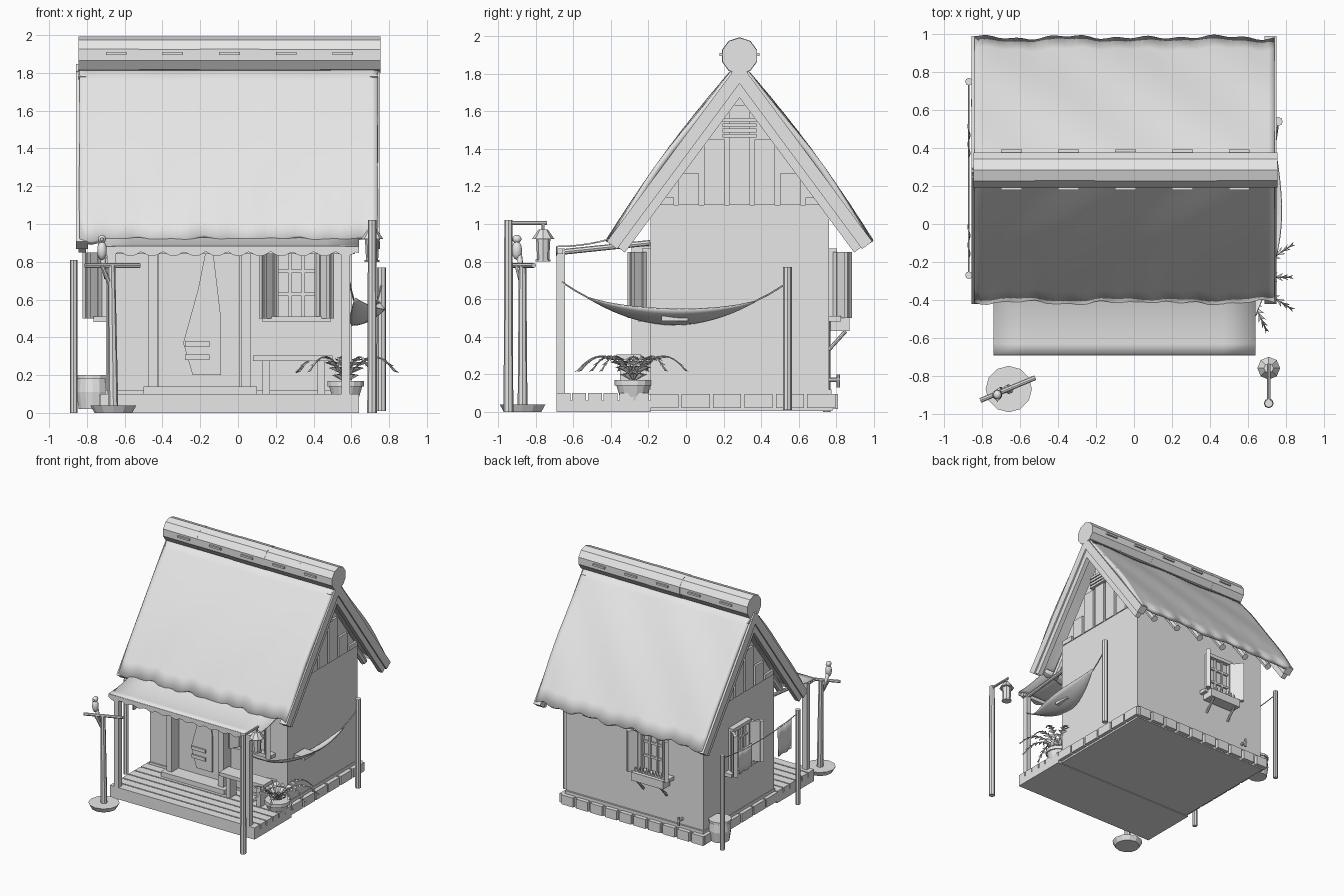
import bpy, bmesh, math, random
from mathutils import Matrix, Vector

random.seed(4)
if "Cube" in bpy.data.objects:
    bpy.data.objects.remove(bpy.data.objects["Cube"])

clay = bpy.data.materials.new("light_grey")
clay.use_nodes = True
clay.diffuse_color = (0.8, 0.8, 0.8, 1)
clay.node_tree.nodes["Principled BSDF"].inputs["Base Color"].default_value = clay.diffuse_color

RIDGE_Y, RIDGE_Z, SLOPE = 0.285, 1.84, 1.35
LEFT, RIGHT, FRONT, BACK = -0.69, 0.59, -0.19, 0.76
MID = (LEFT + RIGHT) / 2


def finish(name, bm, matrix=None, smooth=False):
    bmesh.ops.recalc_face_normals(bm, faces=bm.faces)
    mesh = bpy.data.meshes.new(name)
    bm.to_mesh(mesh)
    bm.free()
    mesh.materials.append(clay)
    ob = bpy.data.objects.new(name, mesh)
    bpy.context.collection.objects.link(ob)
    if matrix:
        ob.matrix_world = matrix
    if smooth:
        for p in mesh.polygons:
            p.use_smooth = True
    return ob


def box(bm, xs, ys, zs, matrix=Matrix()):
    lo, hi = Vector((xs[0], ys[0], zs[0])), Vector((xs[1], ys[1], zs[1]))
    m = matrix @ Matrix.Translation((lo + hi) / 2) @ Matrix.Diagonal((*(hi - lo), 1))
    bmesh.ops.create_cube(bm, size=1, matrix=m)


def bar(bm, a, b, r, r2=None, sides=8):
    a, b = Vector(a), Vector(b)
    m = Matrix.Translation((a + b) / 2) @ (b - a).to_track_quat("Z", "Y").to_matrix().to_4x4()
    bmesh.ops.create_cone(bm, cap_ends=True, segments=sides, radius1=r,
                          radius2=r if r2 is None else r2, depth=(b - a).length, matrix=m)


def rope(bm, pts, r):
    for a, b in zip(pts, pts[1:]):
        bar(bm, a, b, r, sides=5)


def sheet(name, func, nu, nv, thick, smooth=True):
    bm = bmesh.new()
    grid = [[bm.verts.new(func(u / nu, v / nv)) for v in range(nv + 1)] for u in range(nu + 1)]
    for u in range(nu):
        for v in range(nv):
            bm.faces.new((grid[u][v], grid[u + 1][v], grid[u + 1][v + 1], grid[u][v + 1]))
    ob = finish(name, bm, smooth=smooth)
    mod = ob.modifiers.new("thickness", "SOLIDIFY")
    mod.thickness, mod.offset = thick, 0
    return ob


def prism(bm, points, depth):
    # Extrude a closed outline given as 3D points
    face = bm.faces.new([bm.verts.new(p) for p in points])
    new = bmesh.ops.extrude_face_region(bm, geom=[face])["geom"]
    bmesh.ops.translate(bm, vec=depth, verts=[v for v in new if isinstance(v, bmesh.types.BMVert)])


# House walls with gable ends
bm = bmesh.new()
outline = [(FRONT, 0.08), (BACK, 0.08), (BACK, 1.1), (RIDGE_Y, 1.74), (FRONT, 1.1)]
prism(bm, [(LEFT, y, z) for y, z in outline], (RIGHT - LEFT, 0, 0))
box(bm, (LEFT - 0.015, RIGHT + 0.015), (FRONT - 0.01, BACK + 0.015), (0.09, 0.12))
for x in (LEFT, RIGHT):
    box(bm, (x - 0.01, x + 0.01), (FRONT, BACK), (0.12, 1.1))
finish("walls", bm)

# Gable boards and slatted vents
bm = bmesh.new()
for x in (LEFT, RIGHT):
    for i in range(-3, 4):
        y = RIDGE_Y + i * 0.135
        top = 1.7 - SLOPE * (abs(i) * 0.135 + 0.05)
        box(bm, (x - 0.018, x + 0.018), (y - 0.055, y + 0.055), (1.1, max(top, 1.14)))
    for i in range(4):
        z = 1.46 + i * 0.028
        box(bm, (x - 0.04, x + 0.04), (RIDGE_Y - 0.09, RIDGE_Y + 0.09), (z, z + 0.02))
finish("gable_boards", bm)

# Foundation and edging stones
bm = bmesh.new()
box(bm, (LEFT - 0.02, RIGHT + 0.02), (FRONT, BACK + 0.02), (0.005, 0.09))
for i in range(6):
    y = FRONT + i * 0.167
    for x in (LEFT - 0.045, RIGHT + 0.01):
        box(bm, (x, x + 0.04), (y, y + 0.15), (0.02, 0.095))
for i in range(10):
    x = LEFT - 0.04 + i * 0.137
    box(bm, (x, x + 0.11), (BACK, BACK + 0.05), (0.015, 0.095))
finish("foundation_stones", bm)

# Porch deck
bm = bmesh.new()
box(bm, (LEFT - 0.04, RIGHT + 0.05), (-0.69, FRONT), (0, 0.06))
for i in range(6):
    y = -0.69 + i * 0.084
    box(bm, (LEFT - 0.04, RIGHT + 0.05), (y, y + 0.074), (0.06, 0.1))
finish("porch_deck", bm)

# Porch posts and awning beams
bm = bmesh.new()
for x in (LEFT + 0.02, RIGHT - 0.02):
    box(bm, (x - 0.022, x + 0.022), (-0.69, -0.645), (0.01, 0.87))
    bar(bm, (x, -0.67, 0.85), (x, FRONT, 0.9), 0.015)
box(bm, (LEFT - 0.03, RIGHT + 0.03), (-0.685, -0.655), (0.84, 0.87))
finish("porch_posts", bm)

# Cloth awning with a scalloped valance
sheet("awning", lambda u, v: (MID + (u - 0.5) * 1.38, -0.69 + v * 0.35, 0.88 + 0.06 * v * v), 8, 6, 0.008)
sheet("awning_valance", lambda u, v: (MID + (u - 0.5) * 1.38, -0.69,
      0.88 - v * (0.025 + 0.025 * abs(math.sin(u * 38)))), 80, 1, 0.006, False)


# Thatched roof slopes
def thatch(side):
    def surface(u, v):
        rag = 0.012 * math.sin(u * 41) * math.sin(u * 17 + 1) * v
        out = 0.02 * math.sin(v * math.pi) + 0.004 * math.sin(u * 15 + v * 9)
        run = v * 0.685 + rag
        return (-0.05 + (u - 0.5) * 1.58, RIDGE_Y + side * (run + out), RIDGE_Z - SLOPE * run + out * 0.7)
    return surface


for name, side in (("front_thatch", -1), ("back_thatch", 1)):
    sheet(name, thatch(side), 50, 10, 0.035)

# Bargeboards in two layers, and rafter ends
bm = bmesh.new()
tilt = math.atan(SLOPE)
for side in (-1, 1):
    m = Matrix.Translation((0, RIDGE_Y, RIDGE_Z)) @ Matrix.Rotation(-side * tilt, 4, "X")
    for x in (-0.825, 0.72):
        box(bm, (x - 0.032, x + 0.032), sorted((0, side * 1.17)), (-0.055, 0.012), m)
        box(bm, (x - 0.02, x + 0.02), sorted((0, side * 1.16)), (-0.1, -0.055), m)
    for i in range(6):
        x = LEFT + 0.04 + i * 0.24
        bar(bm, m @ Vector((x, side * 0.7, -0.06)), m @ Vector((x, side * 1.14, -0.06)), 0.028)
finish("bargeboards_and_rafters", bm)

# Ridge log in bound sections with small pegs
bm = bmesh.new()
for i in range(5):
    x, r = -0.845 + i * 0.32, 0.1 + random.uniform(-0.004, 0.003)
    bar(bm, (x, RIDGE_Y, 1.895), (x + 0.32, RIDGE_Y, 1.895), r, sides=10)
for i in range(5):
    x = -0.7 + i * 0.3
    for side in (-1, 1):
        y = RIDGE_Y + side * 0.097
        box(bm, (x, x + 0.11), (y - 0.01, y + 0.01), (1.895, 1.91))
finish("ridge_log", bm)


# Windows with bars and open shutters, facing local -y
def window(name, x, y, turn, planter=False):
    bm = bmesh.new()
    box(bm, (-0.1, 0.1), (-0.01, 0), (0.51, 0.85))
    for s in (-1, 1):
        box(bm, (s * 0.11 - 0.015, s * 0.11 + 0.015), (-0.04, 0), (0.5, 0.86))
        m = Matrix.Translation((s * 0.11, -0.025, 0)) @ Matrix.Rotation(-s * 0.85, 4, "Z")
        box(bm, sorted((0, s * 0.12)), (-0.01, 0.01), (0.5, 0.85), m)
        for end in (0.01, 0.09):
            box(bm, sorted((s * end, s * (end + 0.025))), (-0.017, 0.017), (0.5, 0.85), m)
        box(bm, (s * 0.035 - 0.008, s * 0.035 + 0.008), (-0.028, 0), (0.51, 0.85))
    for z in (0.62, 0.74):
        box(bm, (-0.1, 0.1), (-0.025, 0), (z, z + 0.018))
    box(bm, (-0.125, 0.125), (-0.045, 0), (0.84, 0.87))
    box(bm, (-0.18, 0.18), (-0.065, 0), (0.48, 0.51))
    if planter:
        box(bm, (-0.15, 0.15), (-0.11, -0.01), (0.43, 0.5))
        for s in (-1, 1):
            bar(bm, (s * 0.11, -0.09, 0.43), (s * 0.11, 0, 0.33), 0.01)
        for i in range(9):
            px = -0.13 + i * 0.032
            bar(bm, (px, -0.07, 0.49), (px + random.uniform(-0.02, 0.02), -0.08, 0.56), 0.016, 0, 5)
    finish(name, bm, Matrix.Translation((x, y, 0)) @ Matrix.Rotation(turn, 4, "Z"))


window("front_window", 0.31, FRONT, 0)
window("back_window", -0.24, BACK, math.pi, True)
window("side_window", LEFT - 0.01, 0.3, -math.pi / 2)

# Door frame, doorstep and door
bm = bmesh.new()
box(bm, (-0.5, 0.1), (-0.33, FRONT), (0.1, 0.14))
for x in (-0.45, 0.04):
    box(bm, (x - 0.025, x + 0.025), (-0.29, FRONT), (0.14, 0.84))
box(bm, (-0.49, 0.08), (-0.29, FRONT), (0.84, 0.88))
box(bm, (-0.42, 0.01), (FRONT - 0.01, FRONT), (0.14, 0.84))
for z in (0.28, 0.35):
    box(bm, (-0.28, -0.15), (-0.23, FRONT), (z, z + 0.03))
finish("doorway", bm)
bm = bmesh.new()
curtain = [(-0.17, 0.86), (-0.21, 0.66), (-0.29, 0.37), (-0.24, 0.2), (-0.09, 0.2), (-0.09, 0.5), (-0.13, 0.84)]
prism(bm, [(x, -0.22, z) for x, z in curtain], (0, 0.008, 0))
finish("door_curtain", bm)

# Bench
bm = bmesh.new()
box(bm, (0.08, 0.5), (-0.37, -0.24), (0.275, 0.305))
for x in (0.13, 0.42):
    box(bm, (x, x + 0.04), (-0.35, -0.26), (0.1, 0.275))
finish("bench", bm)

# Potted fern
bm = bmesh.new()
POT = Vector((0.57, -0.28, 0))
bar(bm, POT + Vector((0, 0, 0.04)), POT + Vector((0, 0, 0.14)), 0.06, 0.09, 14)
bar(bm, POT + Vector((0, 0, 0.14)), POT + Vector((0, 0, 0.17)), 0.1, sides=14)
finish("plant_pot", bm)
bm = bmesh.new()
for k in range(11):
    angle, reach = k * math.tau / 11, random.uniform(0.24, 0.32)
    d = Vector((math.cos(angle), math.sin(angle), 0))
    side = Vector((-d.y, d.x, 0))
    pts = [POT + d * reach * t + Vector((0, 0, 0.16 + 0.42 * t * (1 - t) + 0.06 * t)) for t in [i / 9 for i in range(10)]]
    rope(bm, pts, 0.004)
    for i, (a, b) in enumerate(zip(pts, pts[1:])):
        for s in (-1, 1):
            tip = b + side * s * 0.05 * (1.1 - i / 9) + d * 0.015 - Vector((0, 0, 0.008))
            bm.faces.new([bm.verts.new(p) for p in (a, tip, b)])
finish("fern_fronds", bm)

# Hammock, its ropes, post and book
START, END = Vector((RIGHT, -0.66, 0.69)), Vector((0.76, 0.53, 0.68))


def hammock_line(t):
    return START.lerp(END, t) - Vector((0, 0, 0.8 * t * (1 - t)))


def hammock(u, v):
    t, w = 0.12 + u * 0.74, v - 0.5
    spread = math.sin(u * math.pi) * 0.8 + 0.05
    return hammock_line(t) + Vector((w * 0.2 * spread + 0.01, 0, (w * 0.1 + w * w * 0.1) * spread))


sheet("hammock", hammock, 20, 6, 0.006)
bm = bmesh.new()
rope(bm, [START, hammock_line(0.06), hammock_line(0.13)], 0.005)
rope(bm, [hammock_line(0.85), hammock_line(0.93), END], 0.005)
bar(bm, (0.76, 0.54, 0.01), (0.76, 0.54, 0.77), 0.024)
box(bm, (0.62, 0.72), (-0.13, 0.01), (0.485, 0.51))
finish("hammock_post_and_book", bm)

# Lamp post with hanging lantern
bm = bmesh.new()
bar(bm, (0.71, -0.945, 0), (0.71, -0.945, 1.02), 0.026, 0.022)
bar(bm, (0.71, -0.95, 1.005), (0.71, -0.74, 1.005), 0.01)
for low, high, r, r2 in ((0.97, 1.0, 0.008, 0.008), (0.92, 0.97, 0.06, 0.025), (0.81, 0.92, 0.032, 0.038), (0.8, 0.81, 0.04, 0.04)):
    bar(bm, (0.71, -0.76, low), (0.71, -0.76, high), r, r2, 8)
finish("lamp_post", bm)

# Bird stand
bm = bmesh.new()
bar(bm, (-0.66, -0.87, 0), (-0.66, -0.87, 0.04), 0.1, 0.122, 12)
bar(bm, (-0.66, -0.87, 0.04), (-0.67, -0.87, 0.78), 0.026, 0.02)
bar(bm, (-0.81, -0.93, 0.78), (-0.52, -0.81, 0.78), 0.013)
bar(bm, (-0.67, -0.87, 0.66), (-0.72, -0.9, 0.78), 0.012)
finish("bird_stand", bm)
bm = bmesh.new()
for z, size in ((0.86, (0.026, 0.028, 0.052)), (0.92, (0.022, 0.025, 0.023))):
    m = Matrix.Translation((-0.72, -0.9, z)) @ Matrix.Diagonal((*size, 1))
    bmesh.ops.create_icosphere(bm, subdivisions=2, radius=1, matrix=m)
bar(bm, (-0.72, -0.92, 0.92), (-0.72, -0.94, 0.905), 0.01, 0, 6)
bar(bm, (-0.72, -0.89, 0.84), (-0.70, -0.865, 0.71), 0.018, 0.008, 6)
finish("perched_bird", bm, smooth=True)

# Clothes line with hanging cloths
bm = bmesh.new()
for y in (-0.27, 0.75):
    bar(bm, (-0.87, y, 0), (-0.87, y, 0.81), 0.02)
line = [(-0.87, -0.27 + 1.02 * t, 0.78 - 0.16 * t * (1 - t)) for t in [i / 8 for i in range(9)]]
rope(bm, line, 0.004)
finish("clothes_line", bm)
for name, y, drop in (("front_cloth", -0.18, 0.25), ("back_cloth", 0.35, 0.2)):
    sheet(name, lambda u, v: (-0.87 + 0.006 * math.sin(u * 12) * v, y + u * 0.18, 0.76 - v * drop), 12, 3, 0.005)

# Rain barrel and wall tap
bm = bmesh.new()
for low, high, r, r2 in ((0.02, 0.11, 0.075, 0.088), (0.11, 0.18, 0.088, 0.08), (0.18, 0.2, 0.09, 0.09)):
    bar(bm, (-0.77, 0.64, low), (-0.77, 0.64, high), r, r2, 14)
bar(bm, (-0.5, BACK, 0.17), (-0.5, BACK + 0.06, 0.17), 0.012)
bar(bm, (-0.5, BACK + 0.05, 0.2), (-0.5, BACK + 0.05, 0.13), 0.01)
finish("rain_barrel_and_tap", bm)
